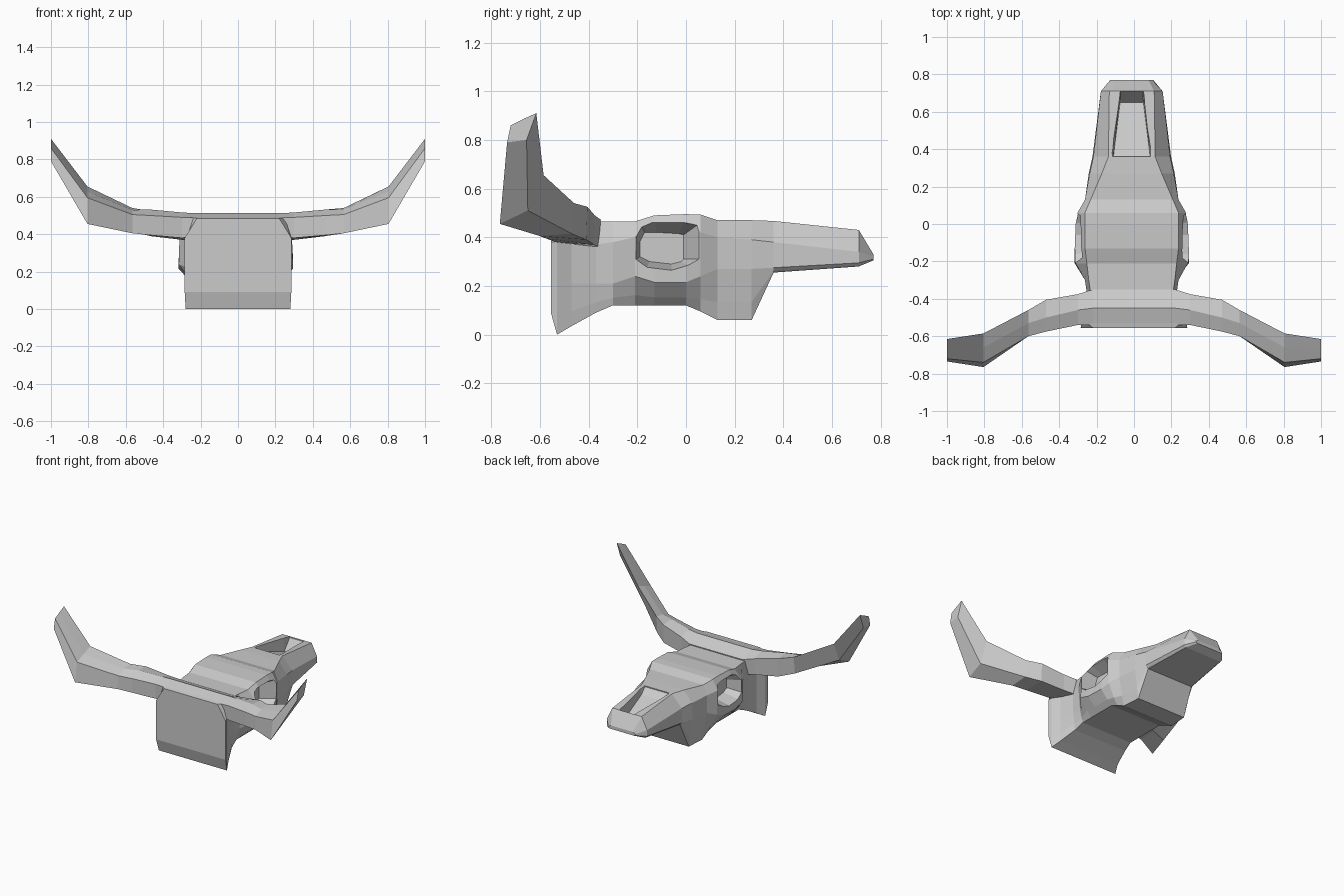
import bpy, bmesh


def loft(name, rings):
    """Skin closed rings of equal length and cap both ends."""
    bm = bmesh.new()
    rows = [[bm.verts.new(p) for p in ring] for ring in rings]
    n = len(rows[0])
    for a, b in zip(rows, rows[1:]):
        for i in range(n):
            j = (i + 1) % n
            bm.faces.new((a[i], a[j], b[j], b[i]))
    bm.faces.new(rows[0])
    bm.faces.new(rows[-1])
    bmesh.ops.recalc_face_normals(bm, faces=bm.faces)
    me = bpy.data.meshes.new(name)
    bm.to_mesh(me)
    bm.free()
    ob = bpy.data.objects.new(name, me)
    bpy.context.collection.objects.link(ob)
    return ob


def cut(target, cutter):
    """Subtract the cutter, keep the result, drop the cutter."""
    mod = target.modifiers.new("cut", 'BOOLEAN')
    mod.operation = 'DIFFERENCE'
    mod.solver = 'EXACT'
    mod.object = cutter
    cutter.hide_render = True
    deps = bpy.context.evaluated_depsgraph_get()
    me = bpy.data.meshes.new_from_object(target.evaluated_get(deps))
    target.modifiers.clear()
    target.data = me
    bpy.data.objects.remove(cutter)


# Skull: stations along y with heights (bottom, low, high, top)
# and half widths at the same four heights
stations = [
    (-.555, .09, .20, .38, .485, .285, .285, .285, .22),
    (-.53, 0, .20, .38, .49, .28, .28, .28, .25),
    (-.47, .035, .21, .38, .47, .25, .25, .25, .22),
    (-.37, .09, .21, .37, .465, .22, .235, .24, .22),
    (-.30, .12, .21, .38, .465, .21, .235, .25, .23),
    (-.21, .12, .24, .40, .465, .21, .305, .30, .24),
    (-.13, .12, .215, .41, .49, .21, .305, .305, .25),
    (.0, .12, .215, .42, .495, .21, .30, .30, .25),
    (.06, .095, .24, .42, .493, .21, .285, .29, .25),
    (.13, .06, .27, .40, .47, .21, .25, .25, .22),
    (.27, .06, .27, .39, .47, .20, .23, .225, .16),
    (.36, .255, .275, .38, .467, .19, .21, .205, .125),
    (.71, .28, .295, .34, .43, .15, .165, .165, .12),
    (.77, .305, .31, .32, .33, .10, .115, .11, .09),
]
shift = -.012  # skull sits slightly off the centre line
rings = []
for y, zb, zl, zh, zt, hb, hl, hh, ht in stations:
    dx = shift if y > -.4 else 0
    half = [(hb, zb), (hb + .4 * (hl - hb), zb + .35 * (zl - zb)),
            (hl, zl), (hh, zh), (ht, zt)]
    rings.append([(x + dx, y, z) for x, z in half] +
                 [(-x + dx, y, z) for x, z in reversed(half)])
skull = loft("skull", rings)

# Eye sockets: faceted recesses, roof sloping down inward; corners are
# (outer y, outer z, inner y, inner z)
eye = [(-.205, .40, -.19, .38), (-.205, .31, -.19, .32), (-.16, .278, -.15, .30),
       (-.06, .265, -.06, .29), (.01, .285, -.02, .30), (.06, .31, -.01, .31),
       (.06, .46, -.01, .41), (-.0, .475, -.03, .415), (-.13, .475, -.12, .42),
       (-.185, .45, -.17, .42)]
for s in (1, -1):
    outer = [(s * .30 + shift, a, b) for a, b, _, _ in eye]
    inner = [(s * .19 + shift, c, d) for _, _, c, d in eye]
    far = [(s * .36 + shift, a + (a - c) * .6, b + (b - d) * .6) for a, b, c, d in eye]
    cut(skull, loft("eye_cutter", [far, outer, inner]))

# Nose opening: long notch with a floor falling toward the tip
notch = [[(-w + shift, y, z), (w + shift, y, z),
          (w * 1.15 + shift, y, .49), (-w * 1.15 + shift, y, .49)]
         for y, w, z in ((.36, .098, .46), (.41, .092, .42), (.65, .062, .34), (.71, .06, .42))]
cut(skull, loft("nose_cutter", notch))

# Horns: one continuous tapered beam, (y, z) corners at each x
horn = [
    (.22, [(-.535, .39), (-.54, .487), (-.45, .512), (-.35, .472), (-.36, .36)]),
    (.30, [(-.535, .38), (-.54, .49), (-.46, .516), (-.375, .49), (-.38, .37)]),
    (.47, [(-.575, .395), (-.575, .50), (-.50, .532), (-.405, .525), (-.41, .39)]),
    (.565, [(-.60, .405), (-.60, .505), (-.53, .53), (-.46, .54), (-.47, .415)]),
    (.805, [(-.765, .455), (-.74, .595), (-.66, .628), (-.585, .655), (-.65, .51)]),
    (1.0, [(-.735, .79), (-.72, .86), (-.67, .885), (-.615, .91), (-.655, .80)]),
]
beam = [(-x, c) for x, c in reversed(horn)] + horn
loft("horns", [[(x, y, z) for y, z in c] for x, c in beam])
